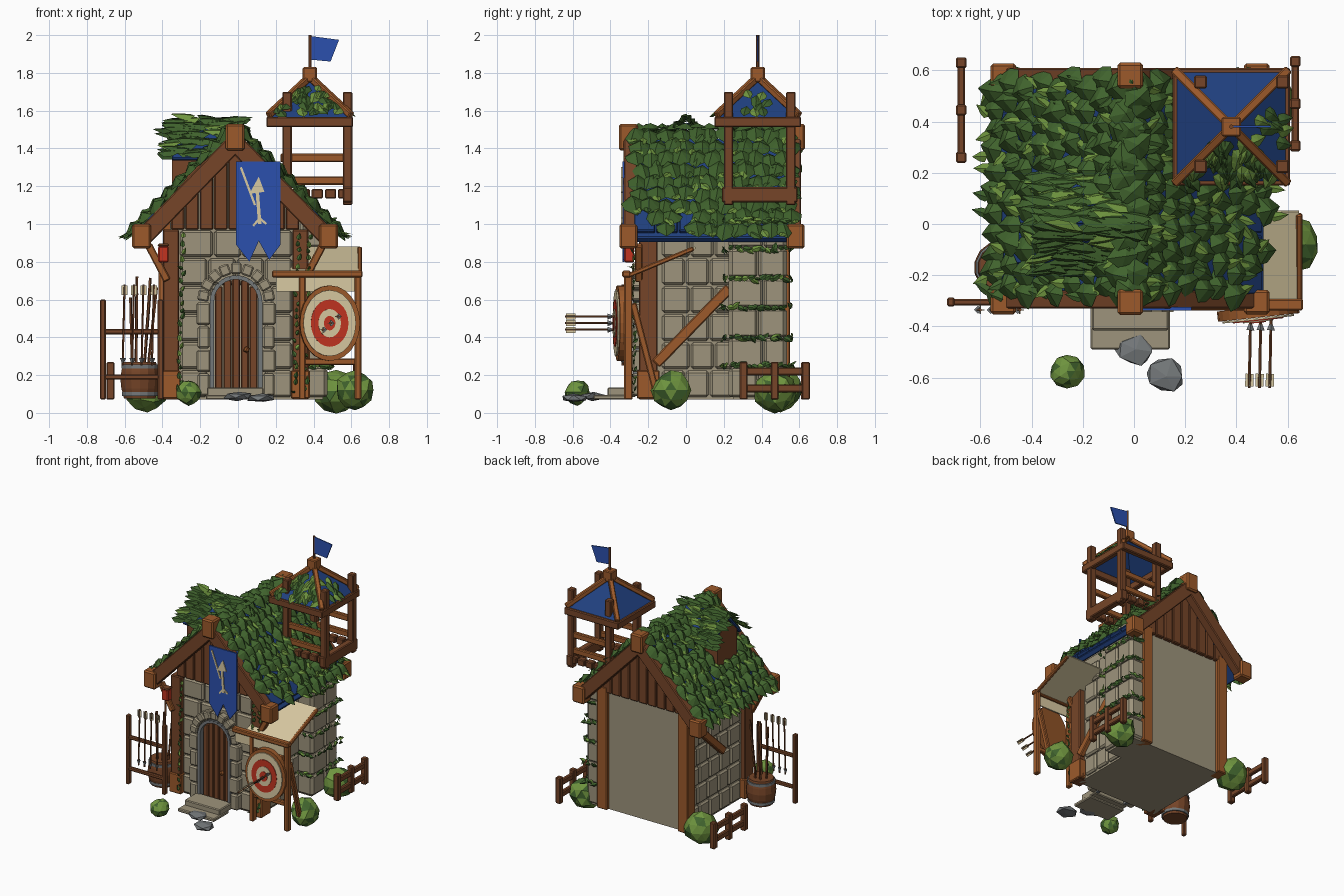
import bpy, bmesh, math, random
from mathutils import Vector as V, Matrix as M

if "Cube" in bpy.data.objects:
    bpy.data.objects.remove(bpy.data.objects["Cube"])

random.seed(4)
R = random.uniform

def material(name, hexcol):
    m = bpy.data.materials.new(name)
    lin = [((c / 255 + 0.055) / 1.055) ** 2.4 for c in bytes.fromhex(hexcol)]
    m.diffuse_color = (*lin, 1)
    m.use_nodes = True
    m.node_tree.nodes["Principled BSDF"].inputs["Base Color"].default_value = m.diffuse_color
    return m

MAT = {n: material(n, h) for n, h in dict(
    wood='764528', light_wood='9c5a2b', stone='9e947c', grey='74787a', dark_leaf='40632d',
    light_leaf='6f953f', blue='2b50ae', dark_blue='20407f', red='c23420', cream='d9caa2').items()}

def finish(name, bm, *mats):
    me = bpy.data.meshes.new(name)
    bm.to_mesh(me)
    bm.free()
    for m in mats:
        me.materials.append(MAT[m])
    ob = bpy.data.objects.new(name, me)
    bpy.context.collection.objects.link(ob)
    return ob

def box(bm, c, s, rot=None, bevel=0.006):
    mat = M.Translation(c) @ (rot or M()) @ M.Diagonal((*s, 1))
    vs = bmesh.ops.create_cube(bm, size=1, matrix=mat)['verts']
    if bevel:
        bmesh.ops.bevel(bm, geom=list({e for v in vs for e in v.link_edges}), offset=bevel,
                        segments=1, affect='EDGES')

def beam(bm, a, b, w, h, bevel=0.006):
    a, b = V(a), V(b)
    rot = (b - a).to_track_quat('Z', 'Y').to_matrix().to_4x4()
    box(bm, (a + b) / 2, (w, h, (b - a).length), rot, bevel)

def rod(bm, a, b, r, r2=None, n=6):
    a, b = V(a), V(b)
    rot = (b - a).to_track_quat('Z', 'Y').to_matrix().to_4x4()
    bmesh.ops.create_cone(bm, cap_ends=True, segments=n, radius1=r, radius2=r if r2 is None else r2,
                          depth=(b - a).length, matrix=M.Translation((a + b) / 2) @ rot)

def prism(bm, pts, d, place):
    """Extrude an outline; place maps (u, v, depth) to a position."""
    lo = [bm.verts.new(place(u, v, 0)) for u, v in pts]
    hi = [bm.verts.new(place(u, v, d)) for u, v in pts]
    bm.faces.new(lo)
    bm.faces.new(hi[::-1])
    for i in range(len(pts)):
        j = (i + 1) % len(pts)
        bm.faces.new((lo[j], lo[i], hi[i], hi[j]))
    bmesh.ops.recalc_face_normals(bm, faces=bm.faces)

def leaf(bm, p, d, n, L, W, mi=0, dome=0.3):
    p, d, n = V(p), V(d).normalized(), V(n).normalized()
    s = n.cross(d)
    out = [(-.45, 0, .1), (-.2, -.5, 0), (.15, -.45, 0), (.6, 0, .08), (.15, .45, 0), (-.2, .5, 0)]
    ring = [bm.verts.new(p + d * u * L + s * v * W + n * w * L) for u, v, w in out]
    top = bm.verts.new(p + n * dome * W)
    for i in range(6):
        bm.faces.new((ring[i], ring[(i + 1) % 6], top)).material_index = mi

def leaf_slope(bm, o, along, down, n, nu, nv, L, W, skip=None):
    """Cover a slope with overlapping leaf rows and small spiky tips."""
    o, along, down, n = V(o), V(along), V(down), V(n).normalized()
    a1, d1 = along.normalized(), down.normalized()
    for j in range(nv):
        for i in range(nu):
            u, v = (i + .5 + .4 * (j % 2) - .2) / nu, (j + .4) / nv
            p = o + along * (u + R(-.012, .012)) + down * (v + R(-.01, .01)) + n * R(.012, .032)
            if skip and skip(p):
                continue
            leaf(bm, p, d1 + a1 * R(-.4, .4), n - d1 * R(.1, .35), L * R(.85, 1.15), W * R(.88, 1.1), 0, .38)
            if R(0, 1) < .75:
                q = p + n * .018 + d1 * L * .38 + a1 * R(-.04, .04)
                leaf(bm, q, d1 + a1 * R(-1.1, 1.1) + n * R(0, .6), n, L * .6, W * .36, int(R(0, 1) < .6), .15)

def strand(bm, a, b, n, out, size=.045):
    a, b, out = V(a), V(b), V(out)
    for i in range(n):
        j = V((R(-1, 1), R(-1, 1), R(-1, 1)))
        d = (b - a).normalized() + j * .8
        leaf(bm, a.lerp(b, (i + .5) / n) + j * .01 + out * .015, d, out + j * .3, size * R(.8, 1.3), size * .7,
             int(R(0, 1) < .3))

def blocks(bm, axis, plane, u0, u1, nu, nz, z0=.08, z1=.97, skip=None):
    """Bevelled stone blocks in a wall, with staggered joints."""
    dz = (z1 - z0) / nz
    for r in range(nz):
        w = (u1 - u0) / nu
        shift = .2 * w if r % 2 else 0
        cuts = [u0] + [u0 + k * w + shift for k in range(1, nu)] + [u1]
        for a, b in zip(cuts, cuts[1:]):
            u, z = (a + b) / 2, z0 + (r + .5) * dz
            if skip and skip(u, z):
                continue
            s = (.05, b - a - .008, dz - .008) if axis == 'x' else (b - a - .008, .05, dz - .008)
            box(bm, (plane, u, z) if axis == 'x' else (u, plane, z), s, bevel=.012)

CX, APEX, SL = -.015, 1.44, 1.03
roofz = lambda x: APEX - abs(x - CX) * SL

# house body
bm = bmesh.new()
prism(bm, [(-.36, .07), (.33, .07), (.33, 1.03), (CX, 1.36), (-.36, 1.03)], .73, lambda u, v, d: (u, -.21 + d, v))
box(bm, (.325, .385, .54), (.25, .27, .94), bevel=0)
finish('house_walls', bm, 'stone')

# stone blocks on front, sides and tower corner
bm = bmesh.new()
blocks(bm, 'y', -.21, -.31, .29, 4, 6, skip=lambda x, z: abs(x + .01) < .13 and z < .7)
blocks(bm, 'x', .325, -.13, .25, 3, 6)
blocks(bm, 'x', -.355, -.13, .5, 5, 6)
blocks(bm, 'x', .45, .23, .53, 2, 6, z1=1.03)
blocks(bm, 'y', .25, .34, .47, 1, 6, z1=1.03)
blocks(bm, 'y', .51, .3, .47, 1, 6, z1=1.03)
finish('wall_stones', bm, 'stone')

# door surround, rim, door
st, rim, door = bmesh.new(), bmesh.new(), bmesh.new()
for i in range(9):
    a = math.pi * (i + .5) / 9
    box(st, (-.01 + .175 * math.cos(a), -.245, .59 + .175 * math.sin(a)), (.06, .08, .056), M.Rotation(-a, 4, 'Y'), .008)
for s in (-1, 1):
    for k in range(4):
        box(st, (-.01 + s * .172, -.245, .15 + k * .125), (.065 + .012 * (k % 2), .08, .118), bevel=.01)
    box(rim, (-.01 + s * .128, -.25, .34), (.022, .06, .5), bevel=0)
arc = [(-.01 + .128 * math.cos(t), -.25, .59 + .128 * math.sin(t)) for t in [math.pi * k / 12 for k in range(13)]]
for a, b in zip(arc, arc[1:]):
    beam(rim, a, b, .06, .022, 0)
for k in range(5):
    x = (k - 2) * .046
    zt = .59 + math.sqrt(.122 ** 2 - x * x)
    box(door, (-.01 + x, -.235, (zt + .1) / 2), (.042, .03, zt - .1))
finish('door_surround', st, 'stone')
finish('door_rim', rim, 'grey')
finish('door', door, 'wood')
bm = bmesh.new()
bmesh.ops.create_icosphere(bm, subdivisions=1, radius=.018, matrix=M.Translation((.045, -.26, .335)))
finish('door_knob', bm, 'light_wood')

# steps and rocks
bm = bmesh.new()
box(bm, (-.015, -.40, .083), (.31, .18, .026))
box(bm, (-.015, -.34, .11), (.3, .15, .05))
finish('steps', bm, 'stone')
bm = bmesh.new()
for x, y, z, r in ((0, -.49, .088, .08), (.125, -.59, .08, .08)):
    vs = bmesh.ops.create_icosphere(bm, subdivisions=1, radius=1, matrix=M.Translation((x, y, z)) @ M.Diagonal((r, r * .85, .025, 1)))
    for v in vs['verts']:
        v.co += V((R(-.01, .01), R(-.01, .01), R(-.005, .005)))
finish('rocks', bm, 'grey')

# timber frame: posts, gable boards, rafters, braces
dark, lite = bmesh.new(), bmesh.new()
for x in (-.355, .33):
    box(dark, (x, -.2, .52), (.085, .1, .9))
    box(lite, (x, -.2, .15), (.1, .12, .15))
    box(lite, (x, .5, .54), (.085, .1, .94))
    s = 1 if x > 0 else -1
    beam(lite, (x + s * .02, -.25, .7), (x + s * .12, -.25, .89), .04, .04)
for y in (-.225, .53):
    for k in range(9):
        x = CX + (k - 4) * .076
        zt = roofz(x) - .03
        box(dark, (x, y, (zt + .97) / 2), (.07, .035, zt - .97))
for y, yb in ((-.295, -.305), (.575, .58)):
    for s in (-1, 1):
        beam(dark, (CX, y, APEX - .01), (CX + s * .49, y, roofz(CX + .49) - .01), .07, .095)
        box(lite, (CX + s * .495, yb, .935), (.1, .095, .13), bevel=.01)
    box(lite, (CX, yb, 1.46), (.1, .1, .14), bevel=.01)
beam(lite, (.36, -.16, .26), (.36, .23, .66), .04, .055)
beam(lite, (-.4, .48, .88), (-.4, .12, .55), .04, .055)
finish('dark_timbers', dark, 'wood')
finish('light_timbers', lite, 'light_wood')

# roof tiles and dormer
bm = bmesh.new()
for s in (-1, 1):
    beam(bm, (CX, .14, APEX), (CX + s * .51, .14, roofz(CX + .51)), .84, .04)
    for k in range(7):
        beam(bm, (CX + s * .50, -.22 + k * .12, .95), (CX + s * .39, -.22 + k * .12, 1.065), .112, .05)
    beam(bm, (-.18, 0, 1.53), (-.18, s * .17, 1.34), .34, .025)
finish('roof_tiles', bm, 'dark_blue')
bm = bmesh.new()
prism(bm, [(-.12, 1.08), (.12, 1.08), (.12, 1.38), (0, 1.5), (-.12, 1.38)], .3, lambda u, v, d: (-.35 + d, u, v))
finish('dormer', bm, 'wood')

# roof leaves
bm = bmesh.new()
for s in (-1, 1):
    skip = (lambda p: p.x > .42 and p.y < .03 and R(0, 1) < .8) if s > 0 else None
    leaf_slope(bm, (CX, -.29, APEX + .035), (0, .87, 0), (s * .545, 0, -.545 * SL), (s * SL, 0, 1), 11, 9, .125, .118, skip)
    for j in range(8):
        for i in range(7):
            t = (j + R(0, 1)) / 8
            p = (-.35 + i * .055 + R(-.035, .035), s * t * .19, 1.56 - t * .2 + R(-.012, .015))
            leaf(bm, p, (1 if R(0, 1) < .5 else -1, R(-.3, .3), R(-.15, .15)), (R(-.15, .15), s * .9, 1), .13, .052, int(R(0, 1) < .15))
for i in range(14):
    leaf(bm, (CX + R(-.03, .03), -.25 + i * .062, APEX + .06), (R(-1, 1), R(-1, 1), 0), (R(-.3, .3), 0, 1), .12, .115)
finish('roof_leaves', bm, 'dark_leaf', 'light_leaf')

# lookout tower
T = .38
dark, lite, blue = bmesh.new(), bmesh.new(), bmesh.new()
for sx in (-1, 1):
    for sy in (-1, 1):
        box(dark, (T + .04 + sx * .16, T + .01 + sy * .165, 1.4), (.05, .05, .6))
        beam(lite, (T + sx * .22, T + sy * .22, 1.575), (T, T, 1.78), .035, .035)
    box(dark, (T, T + sx * .21, 1.54), (.46, .04, .055))
    box(dark, (T + sx * .21, T, 1.54), (.04, .46, .055))
    box(dark, (T + .04 + sx * .16, T + .01, 1.155), (.05, .4, .08))
    for z, h in ((1.35, .045), (1.23, .045)):
        box(lite, (T + .03, T + .01 + sx * .165, z), (.37, .03, h))
    for k in range(5):
        box(dark, (T - .1 + k * .07, T + .01 + sx * .165, 1.16), (.06, .05, .05))
box(lite, (T, T, 1.79), (.075, .075, .08))
tip = blue.verts.new((T, T, 1.76))
base = [blue.verts.new((T + x * .215, T + y * .215, 1.565)) for x, y in ((-1, -1), (1, -1), (1, 1), (-1, 1))]
for i in range(4):
    blue.faces.new((base[i], base[(i + 1) % 4], tip))
finish('tower_frame', dark, 'wood')
finish('tower_rails', lite, 'light_wood')
ob = finish('tower_roof', blue, 'dark_blue')
ob.modifiers.new('thickness', 'SOLIDIFY').thickness = .015
bm = bmesh.new()
for i in range(44):
    t, u = R(.15, 1) ** .7, R(-1, 1)
    leaf(bm, (T + u * .21 * t, T - .22 * t, 1.78 - .2 * t), (R(-.8, .8), -1, -.6), (0, -.9, 1), .08, .058, i % 3 == 0)
    if i < 9:
        leaf(bm, (T + .22 * t, T + u * .07, 1.775 - .2 * t), (1, R(-.8, .8), -.8), (.9, 0, 1), .08, .055, i % 3 == 0)
finish('tower_leaves', bm, 'dark_leaf', 'light_leaf')
bm = bmesh.new()
rod(bm, (T, T, 1.8), (T, T, 2), .009)
finish('flag_pole', bm, 'wood')
bm = bmesh.new()
prism(bm, [(.385, 1.87), (.49, 1.86), (.535, 1.975), (.385, 1.995)], .008, lambda u, v, d: (u, T - .004 + d, v))
finish('flag', bm, 'blue')

# banner with bow and arrow emblem
bm = bmesh.new()
prism(bm, [(-.01, 1.33), (.225, 1.33), (.225, .89), (.165, .81), (.11, .91), (.06, .8), (-.01, .89)], .012,
      lambda u, v, d: (u, -.337 + d, v))
finish('banner', bm, 'blue')
bm = bmesh.new()
beam(bm, (.115, -.339, 1.0), (.1, -.339, 1.2), .008, .018, 0)
prism(bm, [(.06, 1.16), (.14, 1.17), (.11, 1.25)], .007, lambda u, v, d: (u, -.343 + d, v))
for a, b in (((.015, 1.3), (.09, 1.1)), ((.08, .99), (.115, 1.03)), ((.15, 1.0), (.115, 1.03))):
    beam(bm, (a[0], -.339, a[1]), (b[0], -.339, b[1]), .008, .012, 0)
finish('banner_emblem', bm, 'cream')

# awning
bm = bmesh.new()
beam(bm, (.46, -.3, .735), (.46, .05, .875), .37, .012, 0)
box(bm, (.41, -.315, .68), (.42, .01, .075), bevel=0)
finish('awning_cloth', bm, 'cream')
bm = bmesh.new()
for x in (.34, .635):
    box(bm, (x, -.305, .405), (.035, .045, .67))
    beam(bm, (x, -.28, .58), (x, -.15, .08), .03, .035)
beam(bm, (.645, -.31, .725), (.645, .04, .87), .025, .025)
box(bm, (.42, -.315, .735), (.48, .045, .035))
box(bm, (.49, -.3, .27), (.3, .03, .035))
finish('awning_frame', bm, 'light_wood')

# target: stacked discs
for i, (r, m) in enumerate(((.2, 'light_wood'), (.175, 'cream'), (.125, 'red'), (.075, 'cream'), (.038, 'red'))):
    bm = bmesh.new()
    d = .04 if i == 0 else .008
    y = -.345 if i == 0 else -.366 - i * .004
    bmesh.ops.create_cone(bm, cap_ends=True, segments=24, radius1=r, radius2=r, depth=d,
                          matrix=M.Translation((.485, y, .475)) @ M.Rotation(math.radians(6), 4, 'Z')
                          @ M.Diagonal((.8, 1, 1, 1)) @ M.Rotation(math.pi / 2, 4, 'X'))
    finish(f'target_ring_{i}', bm, m)

# arrows: in target, on rack, in barrel
sh, hd, fl = bmesh.new(), bmesh.new(), bmesh.new()
def arrow(a, b):
    a, b = V(a), V(b)
    d = (b - a).normalized()
    rod(sh, a, b, .006, n=5)
    rod(hd, b - d * .04, b, .016, 0, 4)
    for w, h in ((.032, .004), (.004, .032)):
        beam(fl, a + d * .005, a + d * .055, w, h, 0)
for x, z in ((.455, .44), (.495, .475), (.535, .51)):
    arrow((x - .005, -.64, z), (x, -.375, z))
for x in (-.61, -.56, -.51, -.455):
    arrow((x + .01, -.335, .68), (x, -.335, .25))
for k in range(6):
    a = k * math.tau / 6
    rod(sh, (-.52 + .04 * math.cos(a), -.17 + .04 * math.sin(a), .2),
        (-.5 + .07 * math.cos(a), -.17 + .07 * math.sin(a), R(.6, .75)), .008, n=5)
finish('arrow_shafts', sh, 'wood')
finish('arrow_heads', hd, 'grey')
finish('arrow_feathers', fl, 'cream')

# rack, barrel, lantern
bm = bmesh.new()
for x in (-.715, -.41):
    box(bm, (x, -.305, .335), (.03, .035, .53))
for z in (.43, .19):
    box(bm, (-.56, -.305, z), (.33, .025, .028))
finish('arrow_rack', bm, 'wood')
bm, hoop = bmesh.new(), bmesh.new()
prof = [(.075, .085), (.13, .1), (.175, .105), (.22, .1), (.27, .088)]
for (z, r), (z2, r2) in zip(prof, prof[1:]):
    rod(bm, (-.52, -.17, z), (-.52, -.17, z2), r, r2, 14)
for z, r in ((.1, .097), (.245, .1)):
    rod(hoop, (-.52, -.17, z - .01), (-.52, -.17, z + .01), r, n=14)
finish('barrel', bm, 'wood')
finish('barrel_hoops', hoop, 'grey')
bm = bmesh.new()
box(bm, (-.395, -.3, .84), (.055, .05, .085))
finish('lantern', bm, 'red')
bm = bmesh.new()
box(bm, (-.395, -.3, .888), (.06, .06, .015))
finish('lantern_cap', bm, 'wood')

# fences
bm = bmesh.new()
for x, ys in ((-.675, (.26, .445, .63)), (.63, (.305, .47, .635))):
    for y in ys:
        box(bm, (x, y, .17), (.042, .042, .2))
    for z in (.13, .22):
        box(bm, (x, (ys[0] + ys[2]) / 2, z), (.03, ys[2] - ys[0], .042))
finish('fences', bm, 'wood')

# bushes
for i, (x, y, z, r) in enumerate(((-.262, -.575, .11, .068), (.62, -.08, .12, .105), (.52, .47, .115, .115), (-.48, .5, .125, .12))):
    bm = bmesh.new()
    for v in bmesh.ops.create_icosphere(bm, subdivisions=2, radius=r)['verts']:
        v.co = v.co * R(.88, 1.08) + V((x, y, z))
    for f in bm.faces:
        f.material_index = int(R(0, 1) < .3)
    finish(f'bush_{i}', bm, 'light_leaf', 'dark_leaf')

# climbing vines
bm = bmesh.new()
for z in (.25, .4, .56, .71, .87, 1.02):
    strand(bm, (.48, .23, z), (.48, .54, z), 13, (1, 0, 0))
    strand(bm, (.34, .22, z), (.48, .22, z), 6, (0, -1, 0))
    strand(bm, (.38, .54, z), (.48, .54, z), 5, (0, 1, 0))
for x in (-.31, .3, .36):
    strand(bm, (x, -.26, .1), (x + .02, -.26, .95), 22, (0, -1, 0), .035)
finish('vines', bm, 'dark_leaf', 'light_leaf')
